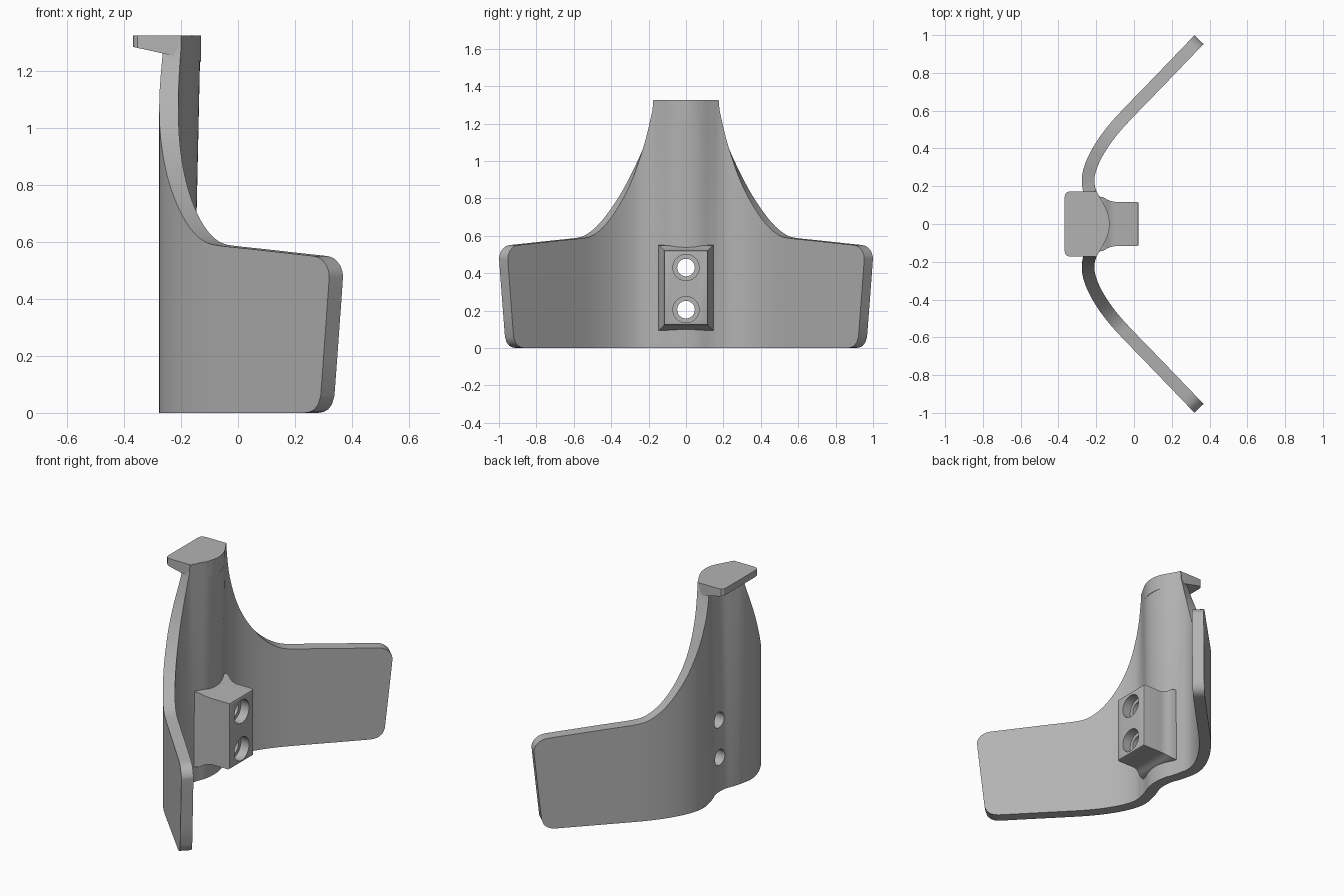
import bpy, bmesh, math
from mathutils import Matrix

old = bpy.data.objects.get("Cube")
if old:
    bpy.data.objects.remove(old)

grey = bpy.data.materials.new("matte_grey")
grey.use_nodes = True
grey.diffuse_color = (0.45, 0.45, 0.45, 1)
grey.node_tree.nodes["Principled BSDF"].inputs["Base Color"].default_value = (0.45, 0.45, 0.45, 1)

THICK = 0.067
TOP = 1.325


def make(name, bm):
    bmesh.ops.recalc_face_normals(bm, faces=bm.faces)
    mesh = bpy.data.meshes.new(name)
    bm.to_mesh(mesh)
    bm.free()
    mesh.materials.append(grey)
    ob = bpy.data.objects.new(name, mesh)
    bpy.context.collection.objects.link(ob)
    return ob


def apply(ob, kind, **settings):
    mod = ob.modifiers.new(kind.lower(), kind)
    for key, value in settings.items():
        setattr(mod, key, value)
    bpy.context.view_layer.objects.active = ob
    bpy.ops.object.modifier_apply(modifier=mod.name)


def smooth(pts, t):
    """Smooth curve through (t, value) points."""
    i = max(k for k in range(len(pts) - 1) if k == 0 or pts[k][0] <= t)

    def slope(k):
        a, b = pts[max(k - 1, 0)], pts[min(k + 1, len(pts) - 1)]
        return (b[1] - a[1]) / (b[0] - a[0])
    (t0, v0), (t1, v1) = pts[i], pts[i + 1]
    h = t1 - t0
    u = (t - t0) / h
    return (v0 * (2*u**3 - 3*u*u + 1) + v1 * (3*u*u - 2*u**3)
            + h * slope(i) * (u**3 - 2*u*u + u) + h * slope(i + 1) * (u**3 - u*u))


# Middle line of the bent plate seen from above, and its upper edge
BEND = [(-.06, -.175), (0, -.165), (.06, -.175), (.12, -.207), (.17, -.233), (.22, -.243),
        (.28, -.236), (.36, -.204), (.45, -.148), (.54, -.075), (.75, .127), (.98, .348)]
EDGE = [(.165, 1.28), (.2, 1.15), (.28, .94), (.35, .8), (.44, .67), (.52, .602), (.6, .584), (.7, .574)]


def plate_x(y, z):
    y = abs(y)
    rib = max(0, 1 - (y / .17) ** 2)
    return smooth(BEND, y) - .022 * (TOP - z) * rib


# Stations across one half: (y, lower edge, upper edge), ending in rounded corners
half = [(.155 * k / 12, 0, TOP - .001) for k in range(13)] + [(.162, 0, TOP - .001)]
half += [(y, 0, smooth(EDGE, y)) for y in [.166 + .434 * k / 34 for k in range(35)]]
half += [(.7, 0, .574), (.8, 0, .563), (.885, 0, .554), (.905, .003, .552), (.922, .012, .55),
         (.936, .03, .546), (.945, .06, .541), (.955, .19, .532), (.967, .35, .516),
         (.973, .43, .5), (.976, .475, .485)]
stations = [(-y, a, b) for y, a, b in reversed(half[1:])] + half
ROWS = 10
bm = bmesh.new()
cols = []
for y, low, high in stations:
    zs = [low + (high - low) * r / ROWS for r in range(ROWS + 1)]
    cols.append([bm.verts.new((plate_x(y, z), y, z)) for z in zs])
for a, b in zip(cols, cols[1:]):
    for r in range(ROWS):
        bm.faces.new((a[r], b[r], b[r + 1], a[r + 1]))
plate = make("bent_plate", bm)
apply(plate, 'SOLIDIFY', thickness=THICK, offset=0)

# Top hook: a flat cap with rounded rear corners and a sloping underside
side = [(-.368, .14), (-.364, .158), (-.352, .17), (-.335, .173), (-.2, .173)]
side += [(plate_x(y, TOP) + THICK / 2 + .002, y) for y in (.14, .12, .1, .08, .06, .04, .02)]
outline = side + [(plate_x(0, TOP) + THICK / 2 + .002, 0)] + [(x, -y) for x, y in reversed(side)]
bm = bmesh.new()
upper = [bm.verts.new((x, y, TOP)) for x, y in outline]
lower = [bm.verts.new((x, y, 1.285 - .22 * (x + .37))) for x, y in outline]
bm.faces.new(upper)
bm.faces.new(lower[::-1])
for i in range(len(outline)):
    j = (i + 1) % len(outline)
    bm.faces.new((upper[i], lower[i], lower[j], upper[j]))
hook = make("top_hook", bm)

# Screw block: rectangular loft flaring into the plate
bm = bmesh.new()
rings = []
for x, grow in [(-.2, .03), (-.165, .026), (-.145, .014), (-.125, .005), (-.1, 0), (.015, 0), (.022, -.003), (.025, -.01)]:
    w, h = .117 + grow, .2 + grow
    rings.append([bm.verts.new((x, sy * w, .322 + sz * h))
                  for sy, sz in ((-1, -1), (1, -1), (1, 1), (-1, 1))])
for a, b in zip(rings, rings[1:]):
    for i in range(4):
        j = (i + 1) % 4
        bm.faces.new((a[i], a[j], b[j], b[i]))
bm.faces.new(rings[0])
bm.faces.new(rings[-1])
block = make("screw_block", bm)

# Two counterbored screw holes through block and plate
for z in (.43, .205):
    for radius, x0, x1 in ((.047, -.5, .3), (.07, -.03, .3)):
        bm = bmesh.new()
        place = Matrix.Translation(((x0 + x1) / 2, 0, z)) @ Matrix.Rotation(math.pi / 2, 4, 'Y')
        bmesh.ops.create_cone(bm, cap_ends=True, segments=40, radius1=radius,
                              radius2=radius, depth=x1 - x0, matrix=place)
        cutter = make("hole_cutter", bm)
        cutter.hide_render = True
        for target in (plate, block):
            if target is block or radius < .06:
                apply(target, 'BOOLEAN', operation='DIFFERENCE', object=cutter, solver='EXACT')
        bpy.data.objects.remove(cutter)

# Smooth curved surfaces, keep edges crisp
for ob in (plate, hook, block):
    bpy.ops.object.select_all(action='DESELECT')
    ob.select_set(True)
    bpy.context.view_layer.objects.active = ob
    bpy.ops.object.shade_smooth_by_angle(angle=math.radians(32))
